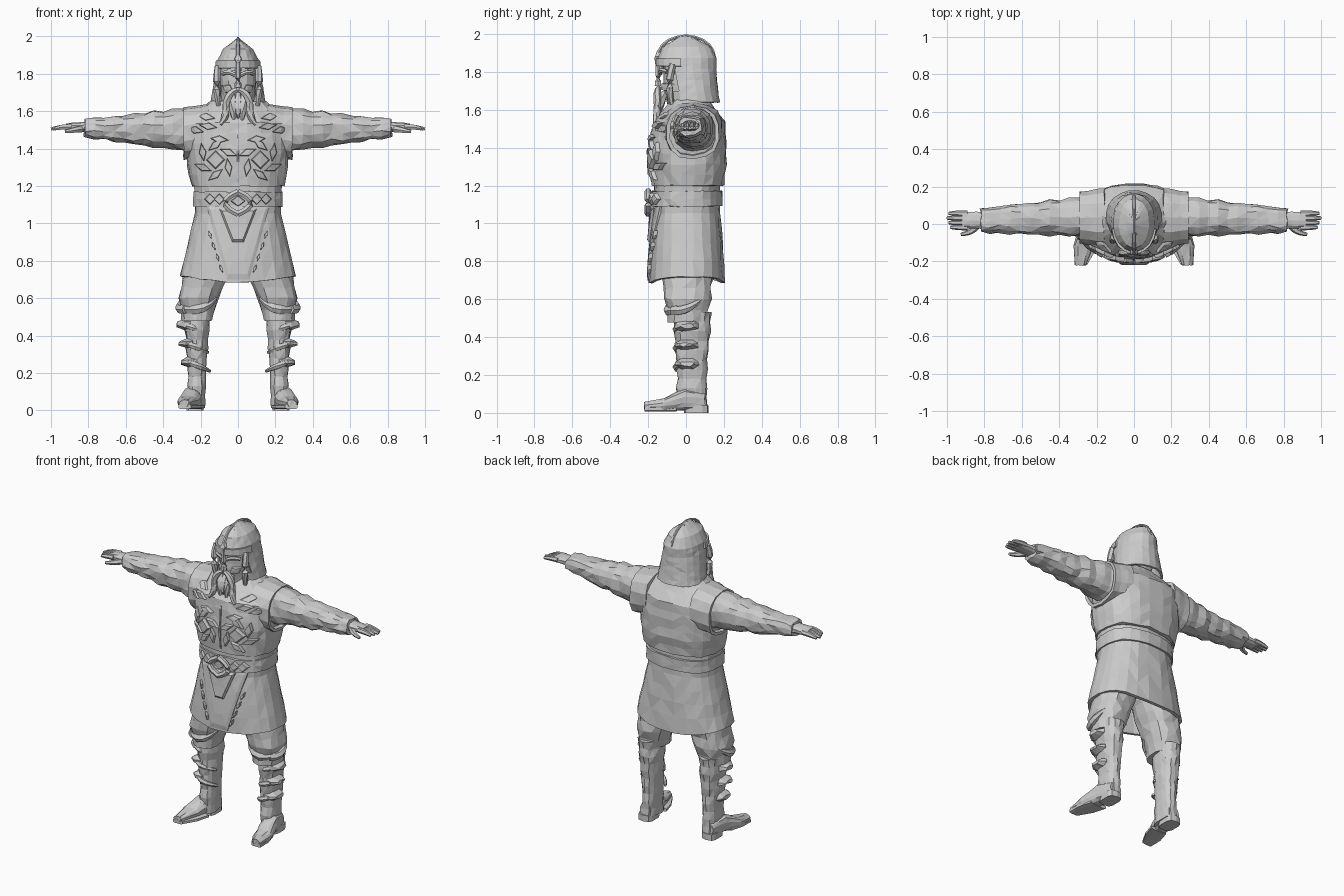
import bpy, bmesh, math, random
from mathutils import Vector
from mathutils.bvhtree import BVHTree

random.seed(4)
cube = bpy.data.objects.get("Cube")
if cube:
    bpy.data.objects.remove(cube, do_unlink=True)

grey = bpy.data.materials.new("stone grey")
grey.use_nodes = True
grey.diffuse_color = (0.6, 0.6, 0.6, 1)
grey.node_tree.nodes["Principled BSDF"].inputs["Base Color"].default_value = grey.diffuse_color


def blend(value, t):
    """Read a constant, or interpolate evenly spaced values at t."""
    if not isinstance(value, tuple):
        return value
    place = t * (len(value) - 1)
    i = min(int(place), len(value) - 2)
    return value[i] + (value[i + 1] - value[i]) * (place - i)


def finish(name, bm, mirror=False, shell=0):
    """Turn a bmesh into a faceted object and return its surface for draping."""
    bmesh.ops.recalc_face_normals(bm, faces=bm.faces)
    bmesh.ops.triangulate(bm, faces=bm.faces)
    surface = BVHTree.FromBMesh(bm)
    mesh = bpy.data.meshes.new(name)
    bm.to_mesh(mesh)
    bm.free()
    mesh.materials.append(grey)
    obj = bpy.data.objects.new(name, mesh)
    bpy.context.collection.objects.link(obj)
    if mirror:
        obj.modifiers.new("mirror", 'MIRROR').use_mirror_merge = False
    if shell:
        obj.modifiers.new("thickness", 'SOLIDIFY').thickness = shell
    return surface


def skin(rings, caps=True):
    """Bridge rings of points into a bmesh."""
    bm = bmesh.new()
    loops = [[bm.verts.new(point) for point in ring] for ring in rings]
    for a, b in zip(loops, loops[1:]):
        for i in range(len(a)):
            bm.faces.new((a[i - 1], a[i], b[i], b[i - 1]))
    if caps:
        bm.faces.new(loops[0])
        bm.faces.new(loops[-1])
    return bm


def loft(name, axis, span, u_mid, u_half, v_mid, v_half, steps=6, sides=14, power=2.4,
         jitter=0.0, folds=0.0, hem=0.0, shell=0, cut=None, mirror=False):
    """Sweep a rounded section along an axis, its centre and size following profiles."""
    along = "xyz".index(axis)
    u, v = [k for k in range(3) if k != along]
    rings = []
    for step in range(steps + 1):
        t = step / steps
        swell = 1 + folds * (-1) ** step
        ring = []
        for k in range(sides):
            angle = math.tau * (k + 0.5) / sides
            c, s = math.cos(angle), math.sin(angle)
            p = Vector([random.uniform(-jitter, jitter) for _ in range(3)])
            p[along] += blend(span, t)
            p[u] += blend(u_mid, t) + math.copysign(abs(c) ** (2 / power), c) * blend(u_half, t) * swell
            p[v] += blend(v_mid, t) + math.copysign(abs(s) ** (2 / power), s) * blend(v_half, t) * swell
            p.z -= hem * (1 - abs(c)) * (1 - t) ** 8
            ring.append(p)
        rings.append(ring)
    bm = skin(rings, caps=not shell)
    if cut:
        unwanted = [f for f in bm.faces if cut(f.calc_center_median())]
        bmesh.ops.delete(bm, geom=unwanted, context='FACES')
    return finish(name, bm, mirror, shell)


def tube(name, start, bend, end, radius, steps=5, sides=6, mirror=False):
    """Bent tube whose radius follows a profile."""
    a, b, c = Vector(start), Vector(bend), Vector(end)
    rings = []
    for step in range(steps + 1):
        t = step / steps
        centre = a.lerp(b, t).lerp(b.lerp(c, t), t)
        turn = (b - a).lerp(c - b, t).to_track_quat('Z', 'Y')
        rings.append([centre + turn @ Vector((math.cos(angle), math.sin(angle), 0)) * blend(radius, t)
                      for angle in [math.tau * k / sides for k in range(sides)]])
    finish(name, skin(rings), mirror)


def drape(name, surface, outline, lift, mirror=False):
    """Raised, bevelled plate that follows the front of a surface."""
    corners = [Vector(p) for p in outline]
    mid = sum(corners, Vector((0, 0))) / len(corners)
    edge = [p.lerp(q, k / 3) for p, q in zip(corners, corners[1:] + corners[:1]) for k in range(3)]
    rings = []
    for scale, rise in ((1, -lift), (1, lift / 2), (0.85, lift), (0.5, lift), (0.1, lift)):
        ring = []
        for p in edge:
            x, z = mid.lerp(p, scale)
            hit = surface.ray_cast(Vector((x, -1, z)), Vector((0, 1, 0)))[0]
            ring.append(Vector((x, (hit.y if hit else -0.1) - rise, z)))
        rings.append(ring)
    finish(name, skin(rings), mirror)


def shard(name, surface, x, z, length, width, turn=0.0, lift=0.02, mirror=True):
    """Diamond-shaped draped plate."""
    c, s = math.cos(turn), math.sin(turn)
    tips = ((length, 0), (0, width), (-length, 0), (0, -width))
    drape(name, surface, [(x + a * c - b * s, z + a * s + b * c) for a, b in tips], lift, mirror)


# Vest and armhole trims
vest = loft("vest", "z", (1.2, 1.65), u_mid=0, u_half=(.25, .27, .28, .28, .15),
            v_mid=(.01, .02), v_half=(.19, .2, .2, .19, .1),
            steps=8, sides=24, jitter=.005)
loft("armhole_trim", "x", (.16, .29), u_mid=.035, u_half=(.16, .14), v_mid=(1.5, 1.48), v_half=.14,
     steps=3, jitter=.003, shell=.02, mirror=True)

# Tunic with a dipping hem, and its belt
tunic = loft("tunic", "z", (.72, 1.22), u_mid=0, u_half=(.31, .27, .23, .235), v_mid=.005,
             v_half=(.2, .19, .175, .175), sides=24, jitter=.004, hem=.04, shell=.02)
belt = loft("belt", "z", (1.09, 1.17), u_mid=0, u_half=.24, v_mid=.005, v_half=.187,
            steps=2, sides=24, jitter=.003)
drape("front_apron", tunic, [(-.17, 1.1), (-.06, .7), (.06, .7), (.17, 1.1)], .012)
drape("apron_fold", tunic, [(-.1, 1.08), (-.03, .9), (.03, .9), (.1, 1.08)], .025)
for k in range(4):
    shard("apron_stud", tunic, .09 + .02 * k, .76 + .06 * k, .025, .008, turn=1.2)

# Buckle and belt fittings
for side in (-1, 1):
    tube("buckle_half", (0, -.2, 1.05), (side * .14, -.2, 1.11), (0, -.2, 1.17), .018)
shard("buckle_boss", belt, 0, 1.12, .04, .03, mirror=False)
for x in (.1, .15):
    shard("belt_plate", belt, x, 1.13, .03, .03)

# Chest ornament: a diamond ringed by shards on either side of the seam
drape("centre_seam", vest, [(-.006, 1.22), (.006, 1.22), (.006, 1.5), (-.006, 1.5)], .008)
shard("chest_diamond", vest, .12, 1.34, .05, .05, lift=.025)
for k in range(6):
    angle = math.tau * (k + .5) / 6
    shard("chest_shard", vest, .12 + .08 * math.cos(angle), 1.34 + .08 * math.sin(angle),
          .05, .02, turn=angle + .9)
for x, z in ((.1, 1.45), (.16, 1.52), (.23, 1.5), (.17, 1.57)):
    shard("shoulder_plate", vest, x, z, .05, .02, turn=x)

# Wrinkled sleeves and hands
loft("sleeve", "x", (.24, .82), u_mid=(.04, .02), u_half=(.11, .085, .065), v_mid=(1.5, 1.51),
     v_half=(.12, .085, .052), steps=11, jitter=.007, folds=.04, mirror=True)
loft("hand", "x", (.8, .92), u_mid=.02, u_half=.046, v_mid=1.515, v_half=(.03, .02),
     steps=3, sides=10, jitter=.002, mirror=True)
for k in range(4):
    y = .025 * k - .018
    tube("finger", (.89, y, 1.517), (.95, y, 1.517), (1 - .01 * abs(k - 2), y, 1.505),
         (.016, .015, .009), mirror=True)
tube("thumb", (.84, -.01, 1.505), (.87, -.05, 1.5), (.925, -.055, 1.49), (.02, .016, .009),
     mirror=True)

# Trousers gathered over the boot tops
loft("trouser_leg", "z", (.48, .84), u_mid=(.22, .21, .17, .13), u_half=(.08, .105, .12, .12),
     v_mid=.01, v_half=(.1, .12, .13, .13), jitter=.007, folds=.02, mirror=True)
tube("knee_fold_front", (.12, -.05, .6), (.2, -.14, .51), (.3, -.04, .55), (.012, .03, .02),
     mirror=True)
tube("knee_fold_side", (.28, -.07, .54), (.34, 0, .53), (.29, .08, .6), (.025, .025, .01),
     mirror=True)

# Boots with soles and heels
loft("boot_shaft", "z", (.03, .53), u_mid=.22, u_half=(.045, .05, .06, .07),
     v_mid=(.03, .035), v_half=(.085, .075, .09, .1), steps=10, jitter=.004, folds=.03, mirror=True)
loft("boot_foot", "y", (-.22, .1), u_mid=(.285, .27, .24, .225), u_half=(.03, .055, .055, .04),
     v_mid=(.035, .045, .07, .06), v_half=(.02, .035, .06, .05), jitter=.003, mirror=True)
loft("boot_sole", "y", (-.22, -.05), u_mid=(.285, .235), u_half=(.035, .06, .06),
     v_mid=.02, v_half=.012, steps=4, sides=8, power=4, mirror=True)
loft("boot_heel", "z", (0, .04), u_mid=.23, u_half=.048, v_mid=.055, v_half=.065,
     steps=1, sides=10, power=3.5, mirror=True)

# Boot straps with toggles on the outer side
for k in range(3):
    x, z = .27 + .01 * k, .26 + .1 * k
    loft("boot_toggle", "x", (x - .04, x + .035), u_mid=.005, u_half=(.065, .065, .035),
         v_mid=z, v_half=(.03, .028, .012), steps=2, sides=8, jitter=.005, mirror=True)
    tube("boot_strap", (x, -.03, z), (x - .06, -.09, z - .02), (x - .12, 0, z - .05),
         (.015, .018, .008), mirror=True)

# Helmet with an open face, brow band and crest
dome = loft("helmet", "z", (1.64, 1.99), u_mid=0, u_half=(.15, .14, .13, .12, .11, .08, .005),
            v_mid=(.04, .01, 0), v_half=(.14, .14, .145, .15, .155, .13, .03),
            steps=12, sides=20, power=2.1, jitter=.002, shell=.012,
            cut=lambda c: c.z < 1.83 and c.y < -.055)
loft("brow_band", "z", (1.83, 1.87), u_mid=0, u_half=(.125, .12), v_mid=0, v_half=.16,
     steps=1, sides=20, power=2.1, shell=.012, cut=lambda c: c.y > -.03)
shard("brow_peak", dome, 0, 1.88, .04, .02, turn=math.pi / 2, mirror=False)
tube("crest_front", (0, -.152, 1.87), (0, -.14, 1.98), (0, 0, 1.992), (.012, .007))
tube("crest_back", (0, .152, 1.87), (0, .14, 1.98), (0, 0, 1.992), (.01, .007))

# Face, nose guard, brows and cheeks
face = loft("head", "z", (1.58, 1.85), u_mid=0, u_half=(.075, .095, .1), v_mid=0,
            v_half=(.09, .12, .12), jitter=.003)
tube("nose_guard", (0, -.15, 1.86), (0, -.145, 1.79), (0, -.148, 1.725), (.016, .014, .02))
tube("eyebrow", (.012, -.135, 1.79), (.05, -.14, 1.82), (.085, -.1, 1.8), .012, mirror=True)
shard("cheekbone", face, .055, 1.72, .035, .025, turn=.5)
tube("cheek_guard", (.108, -.07, 1.84), (.12, -.1, 1.74), (.105, -.075, 1.63),
     (.018, .022, .012), mirror=True)

# Moustache and beard
tube("moustache_top", (.006, -.145, 1.715), (.06, -.155, 1.7), (.065, -.15, 1.62),
     (.014, .021, .02), mirror=True)
tube("moustache_tip", (.065, -.15, 1.63), (.06, -.155, 1.56), (.095, -.165, 1.53),
     (.02, .02, .01), mirror=True)
for x in (-.03, 0, .03):
    tube("beard_lock", (x, -.11, 1.69), (x, -.15, 1.64), (x * .7, -.15, 1.55), (.02, .03, .009))
